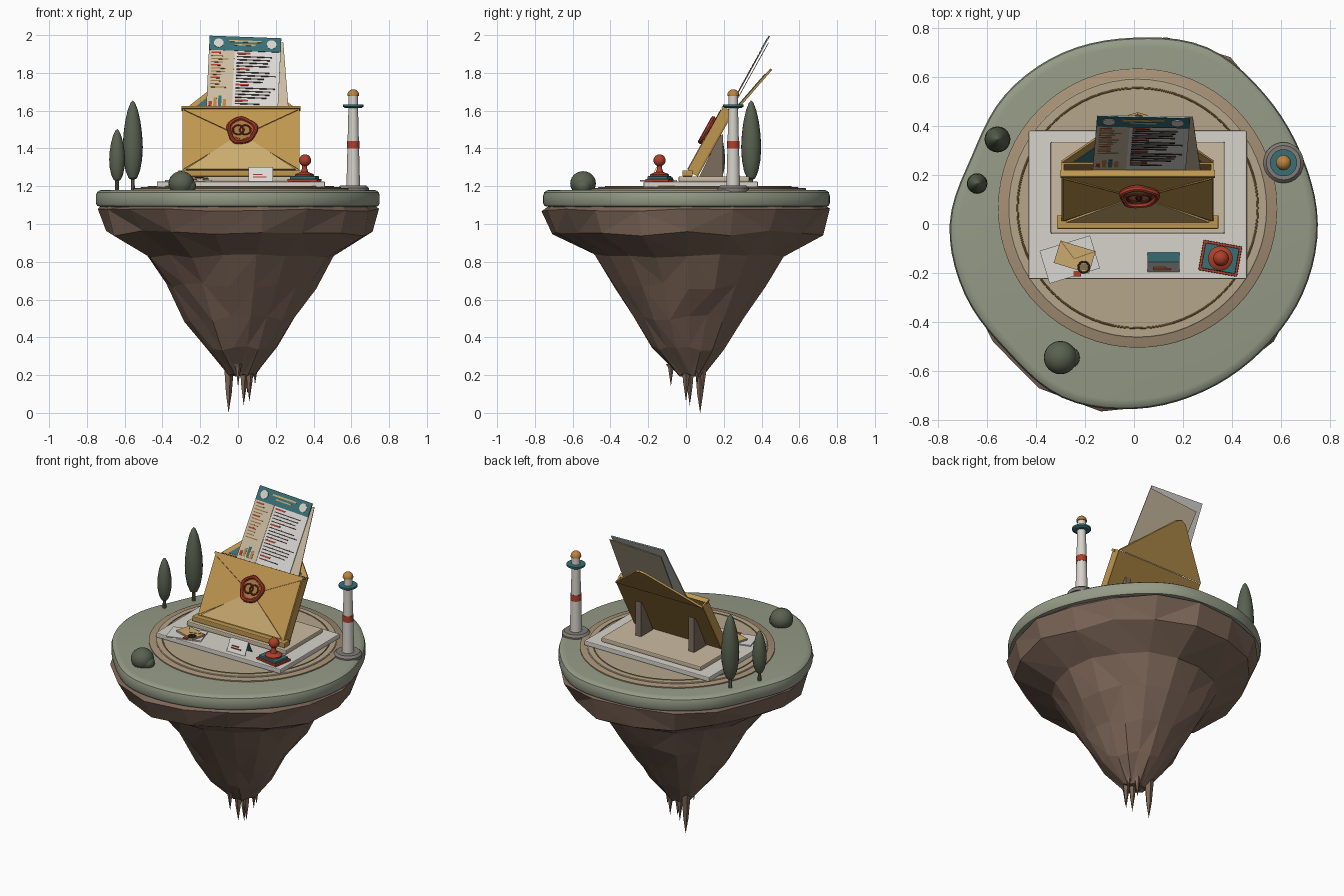
import bpy, bmesh, random
from math import sin, cos, pi, radians
from mathutils import Matrix

if "Cube" in bpy.data.objects:
    bpy.data.objects.remove(bpy.data.objects["Cube"])

random.seed(4)
I = Matrix.Identity(4)
T = lambda x, y, z: Matrix.Translation((x, y, z))
R = lambda deg, ax: Matrix.Rotation(radians(deg), 4, ax)
COL = dict(grass=(.30, .325, .24), rock=(.2, .13, .095), sand=(.46, .38, .26), tan=(.38, .28, .18),
           white=(.68, .65, .6), cream=(.6, .5, .36), gold=(.53, .31, .08), gold_light=(.6, .41, .16),
           gold_dark=(.36, .2, .05), red=(.42, .05, .025), red_dark=(.2, .02, .015), teal=(.04, .16, .18),
           dark=(.05, .04, .035), orange=(.5, .23, .05), leaf=(.10, .12, .08), wood=(.2, .155, .115),
           stone=(.22, .2, .18), paper=(.7, .69, .66), bronze=(.3, .17, .05))


def mat(c):
    m = bpy.data.materials.get(c) or bpy.data.materials.new(c)
    m.diffuse_color = (*COL[c], 1)
    m.use_nodes = True
    m.node_tree.nodes["Principled BSDF"].inputs["Base Color"].default_value = m.diffuse_color
    return m


def finish(name, bm, col, M=I, smooth=False, bevel=0):
    bmesh.ops.remove_doubles(bm, verts=bm.verts, dist=1e-5)
    bmesh.ops.recalc_face_normals(bm, faces=bm.faces)
    me = bpy.data.meshes.new(name)
    bm.to_mesh(me)
    bm.free()
    me.transform(M)
    me.materials.append(mat(col))
    ob = bpy.data.objects.new(name, me)
    bpy.context.collection.objects.link(ob)
    if bevel:
        b = ob.modifiers.new("bevel", 'BEVEL')
        b.width, b.segments = bevel, 2
    if smooth:
        bpy.ops.object.select_all(action='DESELECT')
        ob.select_set(True)
        bpy.context.view_layer.objects.active = ob
        bpy.ops.object.shade_smooth_by_angle(angle=radians(35))
    return ob


def boxes(name, items, col, M=I, bevel=0):
    """items: (centre, size) pairs joined into one object"""
    bm = bmesh.new()
    for c, s in items:
        bmesh.ops.create_cube(bm, size=1, matrix=T(*c) @ Matrix.Diagonal((*s, 1)))
    return finish(name, bm, col, M, bevel=bevel)


def loft(name, rings, col, M=I, smooth=True, tri=False, closed=False):
    bm = bmesh.new()
    vs = [[bm.verts.new(p) for p in r] for r in rings]
    n = len(vs[0])
    pairs = list(zip(vs, vs[1:])) + ([(vs[-1], vs[0])] if closed else [])
    for a, b in pairs:
        for i in range(n):
            j = (i + 1) % n
            bm.faces.new((a[i], a[j], b[j], b[i]))
    if not closed:
        bm.faces.new(vs[0])
        bm.faces.new(vs[-1])
    if tri:
        bmesh.ops.triangulate(bm, faces=bm.faces)
    return finish(name, bm, col, M, smooth)


def lathe(name, prof, col, M=I, n=32, smooth=True, closed=False):
    rings = [[(max(r, 1e-4) * cos(2 * pi * i / n), max(r, 1e-4) * sin(2 * pi * i / n), z)
              for i in range(n)] for r, z in prof]
    return loft(name, rings, col, M, smooth, closed=closed)


def torus(name, r, t, col, M, n=40):
    lathe(name, [(r + t * cos(k * pi / 4), t * sin(k * pi / 4)) for k in range(8)], col, M, n, closed=True)


def ball(name, c, r, col, sz=1):
    lathe(name, [(r * sin(k * pi / 12), -r * sz * cos(k * pi / 12)) for k in range(13)], col, T(*c), 24)


def plate(name, pts, y, t, col, M=I):
    """flat outline in local xz, from depth y back to y + t"""
    loft(name, [[(a, y, b) for a, b in pts], [(a, y + t, b) for a, b in pts]], col, M, False)


# island outline as radii every 22.5 degrees, smoothly interpolated
RAD = [.75, .74, .752, .78, .76, .757, .745, .718, .752, .748, .735, .767, .755, .74, .735, .745]


def outline(a):
    f = (a / (2 * pi) * 16) % 16
    i = int(f)
    t = f - i
    p0, p1, p2, p3 = (RAD[(i + k) % 16] for k in (-1, 0, 1, 2))
    return p1 + .5 * t * (p2 - p0 + t * (2 * p0 - 5 * p1 + 4 * p2 - p3 + t * (3 * (p1 - p2) + p3 - p0)))


def ring(n, s, z, jit=0, jz=0, c=0):
    out = []
    for i in range(n):
        a = 2 * pi * i / n
        r = outline(a) * s * (1 + random.uniform(-jit, jit))
        out.append((c + r * cos(a), c + r * sin(a), z + random.uniform(-jz, jz)))
    return out


# grass cap and faceted rock
loft("grass_cap", [ring(80, s, z) for s, z in
     [(.96, 1.09), (.99, 1.095), (1, 1.11), (1, 1.15), (.993, 1.168), (.975, 1.178), (.95, 1.181)]], "grass")
loft("rock_body", [ring(18, s, z, j, k, c) for s, z, j, k, c in
     [(.96, 1.10, .01, 0, 0), (1.0, 1.075, .025, .008, 0), (.93, .95, .03, .015, .005), (.665, .83, .03, .015, .01),
      (.53, .67, .03, .02, .015), (.385, .5, .035, .02, .015), (.25, .34, .05, .015, .015),
      (.09, .2, .1, .01, .02)]], "rock", smooth=False, tri=True)
for k, (x, y, r, z0, z1) in enumerate([(-.05, .075, .03, 0, .26), (.03, .02, .028, .04, .28), (.06, 0, .028, .06, .28),
                                       (.09, .06, .03, .15, .3), (0, -.08, .028, .14, .26), (.05, .09, .028, .1, .28)]):
    lathe(f"rock_spike_{k}", [(0, z0), (r * .55, z0 + .1), (r, z1)], "rock", T(x, y, 0), 5, False)

# round plaza
P = T(.015, .065, 0)
lathe("plaza_rim", [(.57, 1.17), (.57, 1.188), (.565, 1.191)], "tan", P, 64)
lathe("plaza_floor", [(.53, 1.17), (.53, 1.194), (.526, 1.197)], "sand", P, 64)
torus("plaza_inlay", .49, .004, "bronze", P @ T(0, 0, 1.197), 64)

# base slabs and cradle for the envelope
boxes("white_slab", [((.015, .078, 1.21), (.89, .605, .03))], "white", bevel=.005)
boxes("cream_slab", [((.015, .148, 1.238), (.71, .375, .028))], "cream", bevel=.006)
boxes("front_ledge", [((.015, .008, 1.268), (.66, .055, .032))], "gold", bevel=.005)
for side, x in (("left", -.175), ("right", .205)):
    loft(side + "_strut", [[(x + d, y, z) for y, z in [(.07, 1.25), (.195, 1.25), (.195, 1.475), (.175, 1.46)]]
                           for d in (-.02, .02)], "wood", smooth=False)

# leaning envelope, built upright in its own frame
E = T(.015, .01, 1.28) @ R(-29, 'X')
boxes("envelope_front", [((0, .011, .195), (.62, .022, .39))], "gold", E)
boxes("envelope_back", [((0, .055, .195), (.62, .01, .39))], "gold_dark", E)
boxes("envelope_sides", [((s * .305, .031, .195), (.01, .05, .39)) for s in (-1, 1)]
      + [((0, .031, .005), (.62, .05, .01))], "gold", E)
boxes("envelope_lip", [((0, .008, .384), (.63, .03, .014))], "gold", E)
for s, side in ((-1, "left"), (1, "right")):
    plate(side + "_fold", [(s * .305, .01), (s * .305, .37), (s * .01, .21)], -.004, .006, "gold", E)
    boxes(side + "_crease", [((0, 0, 0), (.33, .004, .004))], "gold_dark",
          E @ T(s * .155, -.005, .29) @ R(-s * 28, 'Y'))
plate("bottom_fold", [(-.29, .008), (.29, .008), (0, .225)], -.008, .008, "gold_light", E)
F = T(.015, .25, 1.597) @ R(-41, 'X')
FL = [(-.31, 0), (.31, 0), (.035, .285), (0, .3), (-.035, .285)]
plate("open_flap", FL, 0, .012, "gold", F)
plate("flap_lining", [(x * .84, z * .84 + .008) for x, z in FL], -.004, .004, "teal", F)

# wax seal
S = E @ T(.005, -.006, .238) @ R(90, 'X')
wob = [1 + .05 * sin(3 * i * pi / 16 + 1) + .04 * sin(5 * i * pi / 16) for i in range(32)]
loft("wax_seal", [[(w * r * cos(i * pi / 16), w * r * sin(i * pi / 16), z) for i, w in enumerate(wob)]
     for r, z in [(.078, 0), (.082, .01), (.079, .02), (.072, .024), (.064, .021), (.06, .012)]], "red", S)
lathe("seal_face", [(.054, .008), (.054, .014)], "gold_dark", S)
for s in (-1, 1):
    torus(f"seal_ring_{s}", .028, .005, "red_dark", S @ T(s * .019, 0, .017), 24)

# letters sticking out
L = E @ T(.0, .03, .238) @ R(2.4, 'Y')
boxes("letter", [((0, .002, .295), (.38, .004, .59))], "paper", L)
boxes("rear_letter", [((0, .003, .27), (.36, .004, .54))], "cream", E @ T(.083, .041, .25) @ R(-4, 'Y'))
boxes("letter_header", [((0, -.001, .547), (.38, .004, .085))], "teal", L)
boxes("letter_side_column", [((-.122, -.001, .252), (.136, .003, .505))], "cream", L)
boxes("header_stripes", [((0, -.003, .562), (.17, .004, .01)), ((0, -.003, .54), (.11, .004, .007))], "gold_light", L)
for s in (-1, 1):
    lathe(f"header_dot_{s}", [(.026, 0), (.026, .005)], "white", L @ T(s * .14, -.001, .547) @ R(90, 'X'), 24)
rows = [.49 - .019 * k for k in range(17)]
boxes("letter_headings", [((-.005, -.001, z), (.07, .004, .01)) for z in rows[::5]]
      + [((-.15, -.002, z), (.05, .004, .009)) for z in rows[:12:4]], "red", L)
boxes("letter_lines", [((-.04 + w / 2, -.001, z), (w, .004, .006)) for k, z in enumerate(rows) if k % 5
      for w in [random.uniform(.13, .21)]], "dark", L)
boxes("letter_side_lines", [((-.175 + w / 2, -.002, z), (w, .004, .006)) for k, z in enumerate(rows[:12]) if k % 4
      for w in [random.uniform(.05, .1)]], "bronze", L)
for k, (h, c) in enumerate([(.03, "red"), (.05, "orange"), (.065, "teal"), (.045, "orange")]):
    boxes(f"chart_bar_{k}", [((-.17 + k * .025, -.002, .165 + h / 2), (.017, .004, h))], c, L)

# small mail on the slab
boxes("note_sheet", [((0, 0, 0), (.215, .14, .007))], "paper", T(-.262, -.145, 1.229) @ R(17, 'Z'))
N = T(-.242, -.135, 1.237) @ R(-17, 'Z')
boxes("small_envelope", [((0, 0, 0), (.15, .095, .012))], "gold_light", N)
for s in (-1, 1):
    boxes(f"small_envelope_fold_{s}", [((0, 0, 0), (.09, .004, .004))], "bronze",
          N @ T(s * .037, .02, .006) @ R(s * 36, 'Z'))
torus("postmark", .022, .004, "dark", T(-.205, -.176, 1.244), 24)
boxes("postmark_bars", [((-.205, -.176 + d, 1.244), (.034, .004, .004)) for d in (-.008, 0, .008)], "dark")
boxes("tiny_stamp", [((-.232, -.203, 1.234), (.03, .022, .006))], "red")

# tent card
for nm, y, c in (("card_front", -.19, "paper"), ("card_back", -.122, "teal")):
    loft(nm, [[(x, y, 1.226), (x, -.156, 1.298), (x, -.156, 1.302), (x, y + (.005 if y > -.15 else -.005), 1.226)]
              for x in (.055, .185)], c, smooth=False)
boxes("card_marks", [((.105, -.179, 1.262), (.05, .006, .005)), ((.115, -.185, 1.25), (.07, .006, .005))], "red")

# hand stamp
H = T(.352, -.14, 0) @ R(-10, 'Z')
boxes("stamp_pad", [((0, 0, 1.232), (.16, .125, .014))], "red", H, .003)
boxes("stamp_block", [((0, 0, 1.245), (.14, .105, .016))], "teal", H, .003)
lathe("stamp_handle", [(.05, 1.25), (.05, 1.262), (.042, 1.267), (.02, 1.275), (.013, 1.295), (.013, 1.32)], "red", H)
ball("stamp_knob", (.355, -.14, 1.337), .032, "red")

# lighthouse
W = T(.61, .25, 0)
lathe("tower_base", [(.083, 1.17), (.083, 1.19), (.07, 1.203)], "stone", W)
lathe("tower_column", [(.036, 1.2), (.025, 1.63), (.025, 1.685)], "white", W)
lathe("tower_band", [(.033, 1.4), (.032, 1.44)], "red", W)
lathe("tower_gallery", [(.045, 1.615), (.055, 1.622), (.055, 1.633)], "teal", W)
lathe("tower_cap", [(.031, 1.678)] + [(.031 * cos(k * pi / 12), 1.683 + .03 * sin(k * pi / 12)) for k in range(7)],
      "orange", W)

# cypress trees and bushes
for k, (x, y, r, z0, z1) in enumerate([(-.557, .345, .053, 1.23, 1.655), (-.64, .165, .042, 1.225, 1.503)]):
    lathe(f"trunk_{k}", [(.011, 1.17), (.009, z0 + .05)], "wood", T(x, y, 0), 10)
    lathe(f"cypress_{k}", [(r * a, z0 + (z1 - z0) * t) for a, t in
          [(0, 0), (.42, .03), (.72, .12), (.93, .26), (1, .42), (.93, .58), (.76, .74), (.5, .88), (.22, .97), (0, 1)]],
          "leaf", T(x, y, 0), 20)
ball("bush_large", (-.3, -.545, 1.215), .068, "leaf", .95)
ball("bush_small", (-.265, -.545, 1.2), .044, "leaf", .9)
